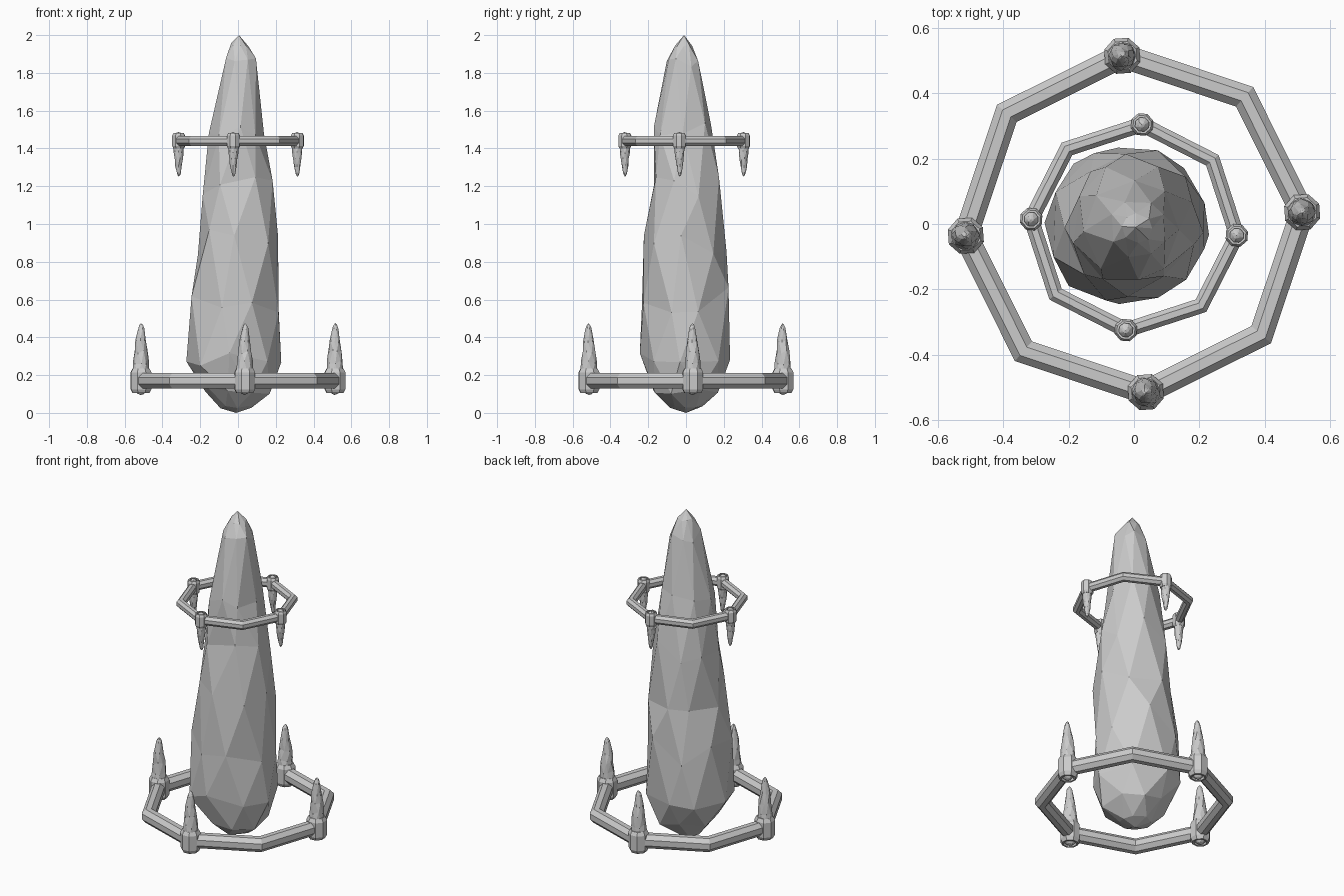
import bpy, math, random
from math import sin, cos, pi, radians

if "Cube" in bpy.data.objects:
    bpy.data.objects.remove(bpy.data.objects["Cube"])

stone = bpy.data.materials.new("grey stone")
stone.diffuse_color = (0.6, 0.6, 0.6, 1)
stone.use_nodes = True
stone.node_tree.nodes["Principled BSDF"].inputs["Base Color"].default_value = stone.diffuse_color


def make(name, verts, faces):
    me = bpy.data.meshes.new(name)
    me.from_pydata(verts, [], faces)
    me.materials.append(stone)
    me.validate()
    ob = bpy.data.objects.new(name, me)
    bpy.context.collection.objects.link(ob)
    return ob


# Faceted shard levels: z, centre x, centre y, radius, height jitter
LEVELS = [(.03, -.01, 0, .085, .01), (.12, 0, 0, .178, .02),
          (.29, -.02, -.005, .245, .05), (.6, -.012, -.01, .238, .07),
          (.9, 0, -.003, .218, .07), (1.2, 0, .005, .188, .06),
          (1.5, -.004, -.017, .146, .04), (1.86, .012, -.015, .087, .03),
          (1.95, .01, -.013, .045, .01)]


def shard(name, seed, loc=(0, 0, 0), scale=1, flip=False, n=8):
    rnd = random.Random(seed)
    verts, faces = [], []
    for k, (z, cx, cy, r, jz) in enumerate(LEVELS):
        for i in range(n):
            a = 2 * pi * (i + (k % 2) / 2) / n + rnd.uniform(-.12, .12)
            q = r * rnd.uniform(.96, 1.06)
            verts.append((cx + q * cos(a), cy + q * sin(a), z + rnd.uniform(-jz, jz)))
    # staggered triangles between levels
    for k in range(len(LEVELS) - 1):
        for i in range(n):
            j = (i + 1) % n
            a, b, c, d = k * n + i, k * n + j, (k + 1) * n + i, (k + 1) * n + j
            faces += [(a, b, c), (b, d, c)] if k % 2 == 0 else [(a, b, d), (a, d, c)]
    # bottom and tip
    bot, top = len(verts), len(verts) + 1
    verts += [(-.01, 0, 0), (.005, -.01, 2)]
    last = (len(LEVELS) - 1) * n
    for i in range(n):
        j = (i + 1) % n
        faces += [(j, i, bot), (last + i, last + j, top)]
    ob = make(name, verts, faces)
    ob.location = loc
    ob.scale = (scale,) * 3
    if flip:
        ob.rotation_euler.x = pi
    return ob


def lathe(name, profile, loc, turn, n=8):
    """Closed profile of (radius, z) turned around z."""
    m = len(profile)
    verts = [(r * cos(turn + 2 * pi * i / n), r * sin(turn + 2 * pi * i / n), z)
             for i in range(n) for r, z in profile]
    faces = [(i * m + k, (i + 1) % n * m + k, (i + 1) % n * m + (k + 1) % m,
              i * m + (k + 1) % m) for i in range(n) for k in range(m)]
    ob = make(name, verts, faces)
    ob.location = loc
    return ob


def ring_set(label, cy, z, radius, tube, turn, scale, flip):
    # eight-sided hoop
    prof = [(radius + tube * cos(pi * (k + .5) / 4), tube * 1.05 * sin(pi * (k + .5) / 4))
            for k in range(8)]
    lathe(label + "_ring", prof, (0, cy, z), turn)
    s = scale / .19
    d = -1 if flip else 1
    # hollow bevelled collar
    collar = [(.036, -.066), (.047, -.066), (.058, -.045), (.058, .045),
              (.047, .066), (.036, .066)]
    collar = [(r * s, h * s) for r, h in collar]
    for i in range(4):
        a = turn + i * pi / 2
        x, y = radius * cos(a), cy + radius * sin(a)
        lathe(f"{label}_collar_{i}", collar, (x, y, z), a + pi / 8)
        shard(f"{label}_spike_{i}", 20 + i, (x, y, z - d * .075 * s), scale, flip)


# Main shard
shard("main_shard", 4)
# Lower ring with spikes up, upper ring with spikes down
ring_set("lower", 0, .17, .515, .043, radians(4), .19, False)
ring_set("upper", -.01, 1.44, .315, .027, radians(-4.5), .118, True)
